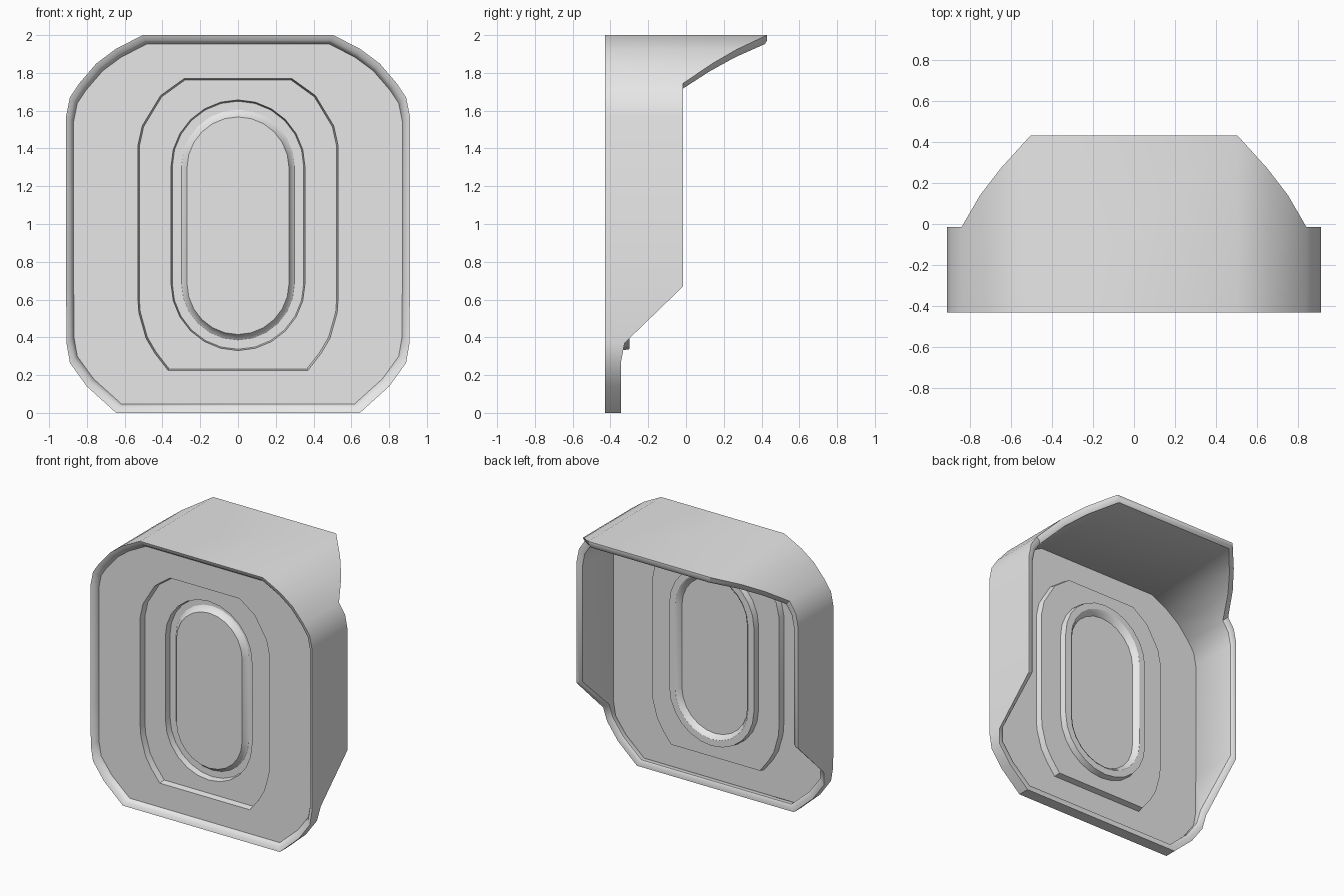
import bpy, bmesh, math

if "Cube" in bpy.data.objects:
    bpy.data.objects.remove(bpy.data.objects["Cube"])

grey = bpy.data.materials.new("plain grey")
grey.use_nodes = True
grey.diffuse_color = (0.8, 0.8, 0.8, 1)
grey.node_tree.nodes["Principled BSDF"].inputs["Base Color"].default_value = (0.8, 0.8, 0.8, 1)


def mirrored(half):
    """Close a right-hand half outline by mirroring it in x."""
    return half + [(-p[0],) + tuple(p[1:]) for p in reversed(half)]


def inset(outline, sx, sz):
    return [(x * sx, 1 + (z - 1) * sz) for x, z in outline]


def stadium(width, bottom, top, steps=12):
    """Upright slot outline with round ends."""
    pts = []
    for centre, start in ((top - width, 0), (bottom + width, math.pi)):
        for i in range(steps + 1):
            a = start + math.pi * i / steps
            pts.append((width * math.cos(a), centre + width * math.sin(a)))
    return pts


def ring(bm, outline, depth):
    """Loop of vertices; depth is one number or one per point."""
    depths = depth if isinstance(depth, list) else [depth] * len(outline)
    return [bm.verts.new((x, y, z)) for (x, z), y in zip(outline, depths)]


def skin(bm, a, b):
    for i in range(len(a)):
        j = (i + 1) % len(a)
        bm.faces.new((a[i], a[j], b[j], b[i]))


def fill_between(bm, a, b):
    """Flat face region between two loops of any point counts."""
    edges = []
    for loop in (a, b):
        for i in range(len(loop)):
            pair = (loop[i - 1], loop[i])
            edges.append(bm.edges.get(pair) or bm.edges.new(pair))
    bmesh.ops.triangle_fill(bm, edges=edges, use_beauty=True, normal=(0, -1, 0))


def finish(bm, name, angle):
    bmesh.ops.recalc_face_normals(bm, faces=bm.faces[:])
    mesh = bpy.data.meshes.new(name)
    bm.to_mesh(mesh)
    bm.free()
    mesh.materials.append(grey)
    obj = bpy.data.objects.new(name, mesh)
    bpy.context.collection.objects.link(obj)
    bpy.ops.object.select_all(action="DESELECT")
    obj.select_set(True)
    bpy.context.view_layer.objects.active = obj
    bpy.ops.object.shade_smooth_by_angle(angle=math.radians(angle))
    return obj


FRONT, PANEL, STEP, GROOVE = -0.43, -0.39, -0.345, -0.30

# Half outline of the shell: x, z and how far back the wall reaches there
half_shell = [
    (0.505, 2.0, 0.43), (0.65, 1.925, 0.27), (0.75, 1.85, 0.14),
    (0.84, 1.745, -0.015), (0.89, 1.67, -0.015), (0.91, 1.57, -0.015),
    (0.91, 0.67, -0.015), (0.908, 0.37, -0.325), (0.89, 0.265, -0.345),
    (0.80, 0.14, -0.345), (0.645, 0.0, -0.345),
]
full = mirrored(half_shell)
outer = [(x, z) for x, z, y in full]
back = [y for x, z, y in full]
inner = inset(outer, 0.956, 0.953)

# Hood shell: outer wall, back lip, inner wall and rounded front rim
bm = bmesh.new()
loops = [
    ring(bm, outer, FRONT),
    ring(bm, outer, back),
    ring(bm, inset(outer, 0.975, 0.973), back),
    ring(bm, inner, [y - 0.012 for y in back]),
    ring(bm, inner, PANEL),
    ring(bm, inset(outer, 0.975, 0.973), -0.42),
]
for i, loop in enumerate(loops):
    skin(bm, loop, loops[(i + 1) % len(loops)])
finish(bm, "hood_shell", 40)

# Pressed panel: stepped recess, oval groove and raised centre
step = mirrored([
    (0.285, 1.77), (0.41, 1.68), (0.507, 1.52), (0.53, 1.415), (0.53, 0.6),
    (0.525, 0.53), (0.487, 0.395), (0.44, 0.315), (0.37, 0.225),
])
bm = bmesh.new()
edge = ring(bm, inner, PANEL)
step_top = ring(bm, step, PANEL)
step_low = ring(bm, inset(step, 0.985, 0.99), STEP)
slot_top = ring(bm, stadium(0.355, 0.33, 1.657), STEP)
slot_low = ring(bm, stadium(0.348, 0.337, 1.65), GROOVE)
foot = ring(bm, stadium(0.30, 0.385, 1.605), GROOVE)
bend = ring(bm, stadium(0.285, 0.40, 1.588), GROOVE - 0.01)
crown = ring(bm, stadium(0.27, 0.415, 1.567), -0.338)
fill_between(bm, edge, step_top)
skin(bm, step_top, step_low)
fill_between(bm, step_low, slot_top)
for a, b in ((slot_top, slot_low), (slot_low, foot), (foot, bend), (bend, crown)):
    skin(bm, a, b)
bm.faces.new(crown)
finish(bm, "pressed_panel", 30)
